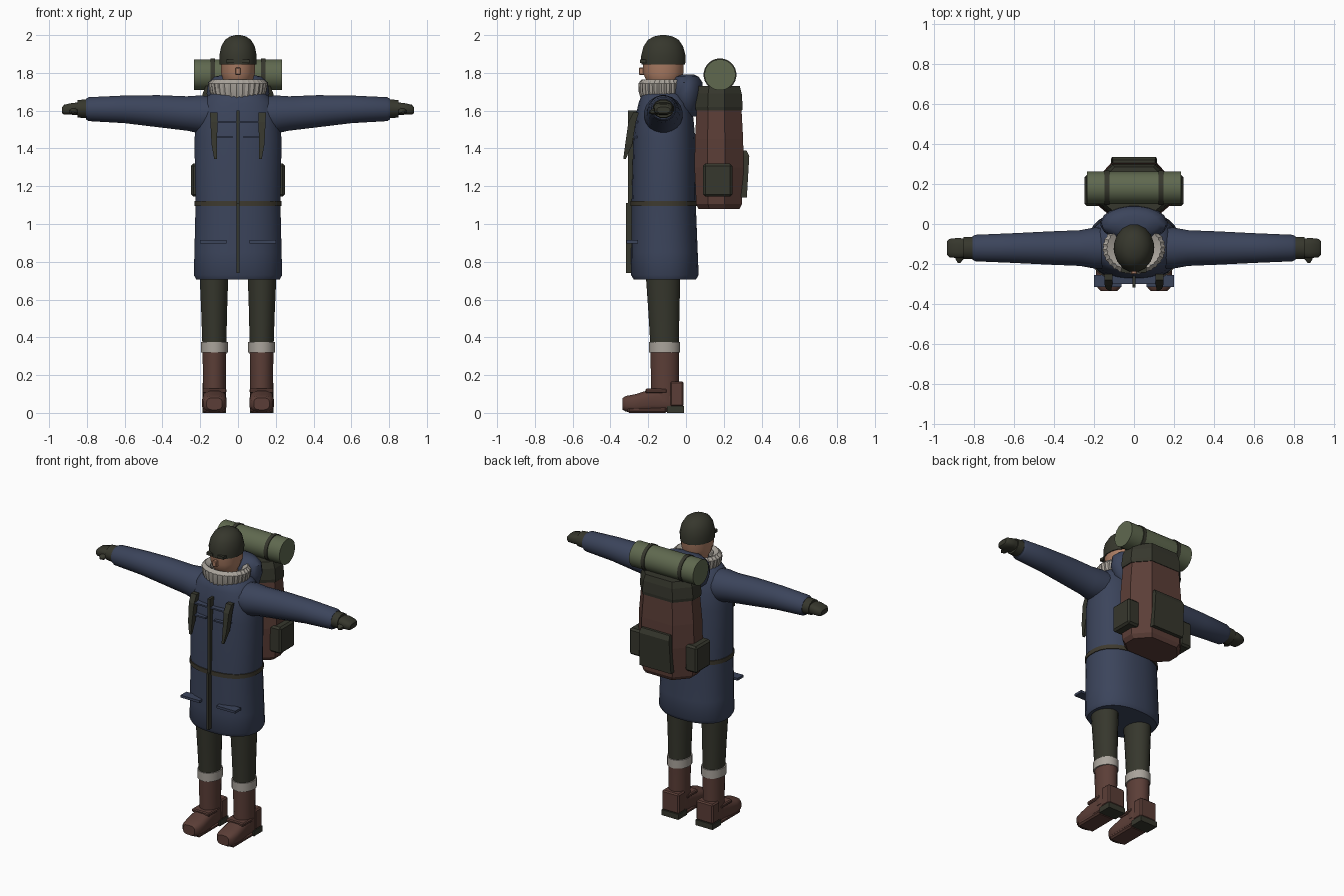
import bpy, bmesh, math
from mathutils import Vector

def material(name, c):
    m = bpy.data.materials.new(name)
    m.diffuse_color = (*c, 1)
    return m

BLUE = material("navy cloth", (0.044, 0.058, 0.105))
OLIVE = material("dark olive", (0.037, 0.038, 0.026))
BROWN = material("brown leather", (0.105, 0.048, 0.038))
FUR = material("pale fur", (0.40, 0.37, 0.33))
SKIN = material("skin", (0.42, 0.21, 0.13))
SAGE = material("sage canvas", (0.115, 0.14, 0.078))
STRAP = material("strap brown", (0.048, 0.042, 0.028))

def finish(name, bm, mat, angle=40, bevel=0):
    bmesh.ops.recalc_face_normals(bm, faces=bm.faces)
    me = bpy.data.meshes.new(name)
    bm.to_mesh(me)
    bm.free()
    me.materials.append(mat)
    if angle:
        for p in me.polygons:
            p.use_smooth = True
        me.set_sharp_from_angle(angle=math.radians(angle))
    ob = bpy.data.objects.new(name, me)
    bpy.context.collection.objects.link(ob)
    if bevel:
        b = ob.modifiers.new("bevel", "BEVEL")
        b.width, b.segments = bevel, 1
    return ob

def skin_rings(bm, rings, closed=False):
    vs = [[bm.verts.new(p) for p in r] for r in rings]
    n = len(vs[0])
    pairs = list(zip(vs, vs[1:])) + ([(vs[-1], vs[0])] if closed else [])
    for a, b in pairs:
        for i in range(n):
            j = (i + 1) % n
            bm.faces.new((a[i], a[j], b[j], b[i]))
    if not closed:
        bm.faces.new(vs[0])
        bm.faces.new(vs[-1])

def loft(name, rings, mat, n=20, axis="Z", power=2, angle=40, closed=False, jag=0):
    """rings: (position along axis, centre u, centre v, radius u, radius v)"""
    out = []
    for t, cu, cv, ru, rv in rings:
        ring = []
        for i in range(n):
            a = 2 * math.pi * (i + 0.5) / n
            c, s = math.cos(a), math.sin(a)
            k = 1 + jag * (-1) ** i
            u = cu + k * ru * math.copysign(abs(c) ** (2 / power), c)
            v = cv + k * rv * math.copysign(abs(s) ** (2 / power), s)
            ring.append({"Z": (u, v, t), "X": (t, u, v), "Y": (u, t, v)}[axis])
        out.append(ring)
    bm = bmesh.new()
    skin_rings(bm, out, closed)
    return finish(name, bm, mat, angle)

def box(name, x, y, z, mat, bevel=0):
    bm = bmesh.new()
    bmesh.ops.create_cube(bm, size=1)
    for v in bm.verts:
        v.co = [(lo + hi) / 2 + c * (hi - lo) for c, (lo, hi) in zip(v.co, (x, y, z))]
    return finish(name, bm, mat, 0, bevel)

def span(s, a, b):
    return (min(s * a, s * b), max(s * a, s * b))

# Coat body, belt and zip
loft("coat", [(0.705, 0, -0.112, 0.222, 0.165), (0.73, 0, -0.112, 0.235, 0.18),
              (0.85, 0, -0.114, 0.232, 0.177), (1.1, 0, -0.118, 0.226, 0.171),
              (1.45, 0, -0.115, 0.232, 0.165), (1.56, 0, -0.115, 0.218, 0.155),
              (1.64, 0, -0.115, 0.195, 0.137), (1.68, 0, -0.115, 0.16, 0.122),
              (1.70, 0, -0.115, 0.12, 0.10)], BLUE, 28, power=2.3)
loft("belt", [(1.095, 0, -0.118, 0.231, 0.177), (1.122, 0, -0.118, 0.231, 0.177)],
     STRAP, 28, power=2.3)
box("zip_lower", (-0.008, 0.008), (-0.318, -0.28), (0.74, 1.11), OLIVE)
box("zip_upper", (-0.008, 0.008), (-0.306, -0.25), (1.11, 1.60), OLIVE)

# Fur collar and folded hood
loft("fur_collar", [(1.655, 0, -0.12, 0.125, 0.115), (1.70, 0, -0.122, 0.148, 0.126),
                    (1.745, 0, -0.122, 0.155, 0.128), (1.765, 0, -0.12, 0.135, 0.112),
                    (1.75, 0, -0.12, 0.10, 0.09), (1.66, 0, -0.12, 0.09, 0.08)],
     FUR, 60, closed=True, jag=0.02, angle=30)
loft("hood", [(1.57, 0, 0.01, 0.09, 0.05), (1.62, 0, 0.005, 0.145, 0.075),
              (1.69, 0, 0.003, 0.168, 0.09), (1.75, 0, 0.003, 0.16, 0.085),
              (1.78, 0, 0.005, 0.125, 0.062), (1.792, 0, 0.01, 0.07, 0.03)], BLUE)

# Head, nose, brows and cap
loft("head", [(1.66, 0, -0.115, 0.062, 0.065), (1.735, 0, -0.12, 0.065, 0.075),
              (1.755, 0, -0.12, 0.078, 0.09), (1.80, 0, -0.12, 0.092, 0.109),
              (1.88, 0, -0.12, 0.094, 0.111)], SKIN, 16)
box("nose", (-0.014, 0.014), (-0.25, -0.21), (1.79, 1.828), SKIN, 0.004)
loft("cap", [(1.845, 0, -0.12, 0.099, 0.118), (1.89, 0, -0.12, 0.101, 0.12),
             (1.94, 0, -0.12, 0.091, 0.107), (1.975, 0, -0.12, 0.07, 0.083),
             (1.993, 0, -0.12, 0.042, 0.05), (2.0, 0, -0.12, 0.012, 0.014)], OLIVE, 16)

def boot_and_leg(s):
    x = s * 0.125
    loft("trouser_leg", [(0.35, x, -0.113, 0.064, 0.076), (0.53, x * 1.01, -0.117, 0.069, 0.083),
                         (0.76, x * 1.02, -0.122, 0.078, 0.094)], OLIVE)
    loft("sock_cuff", [(0.32, x, -0.113, 0.072, 0.083), (0.376, x, -0.113, 0.072, 0.083)], FUR, 24)
    loft("boot_shaft", [(0.06, x, -0.11, 0.061, 0.074), (0.2, x, -0.112, 0.061, 0.075),
                        (0.33, x, -0.112, 0.064, 0.077)], BROWN)
    loft("boot_foot", [(-0.335, x, 0.048, 0.042, 0.032), (-0.318, x, 0.048, 0.058, 0.042),
                       (-0.27, x, 0.05, 0.066, 0.049), (-0.2, x, 0.061, 0.064, 0.060),
                       (-0.16, x, 0.066, 0.060, 0.065), (-0.07, x, 0.066, 0.058, 0.062)],
         BROWN, 16, axis="Y", power=3)
    box("boot_sole", (x - 0.061, x + 0.061), (-0.31, -0.1), (0.0, 0.03), BROWN, 0.01)
    box("boot_heel_counter", (x - 0.062, x + 0.062), (-0.085, -0.012), (0.035, 0.165), BROWN, 0.008)
    box("boot_heel", (x - 0.062, x + 0.062), (-0.1, -0.01), (0.0, 0.036), OLIVE)
    box("boot_strap", (x - 0.064, x + 0.064), (-0.215, -0.1), (0.105, 0.128), BROWN, 0.006)

def arm_and_mitten(s):
    rings = [(0.08, 1.585, 0.10, 0.085), (0.2, 1.58, 0.103, 0.102), (0.27, 1.585, 0.09, 0.092),
             (0.42, 1.597, 0.084, 0.086), (0.6, 1.607, 0.075, 0.074),
             (0.79, 1.608, 0.067, 0.064), (0.805, 1.608, 0.06, 0.055)]
    loft("sleeve", [(s * t, -0.12, z, a, b) for t, z, a, b in rings], BLUE, 20, axis="X")
    loft("mitten_cuff", [(s * 0.795, -0.12, 1.61, 0.058, 0.052),
                         (s * 0.85, -0.12, 1.61, 0.056, 0.048)], OLIVE, 12, axis="X")
    loft("mitten", [(s * 0.84, -0.12, 1.61, 0.046, 0.034), (s * 0.875, -0.12, 1.61, 0.052, 0.032),
                    (s * 0.92, -0.12, 1.605, 0.047, 0.027), (s * 0.932, -0.12, 1.603, 0.035, 0.016)],
         OLIVE, 12, axis="X", power=3)
    loft("thumb", [(-0.13, s * 0.868, 1.6, 0.028, 0.022), (-0.175, s * 0.87, 1.595, 0.022, 0.018),
                   (-0.195, s * 0.873, 1.592, 0.006, 0.006)], OLIVE, 8, axis="Y")

def coat_details(s):
    box("brow", span(s, 0.018, 0.062), (-0.243, -0.20), (1.852, 1.87), OLIVE)
    box("hip_flap", span(s, 0.062, 0.2), (-0.315, -0.255), (0.898, 0.914), BLUE)
    box("chest_flap", span(s, 0.03, 0.135), (-0.297, -0.25), (1.455, 1.465), BLUE)
    # hanging strap, tapering to its lower tip
    bm = bmesh.new()
    rows = ((1.59, 0.148, 0.108, -0.28, -0.25), (1.54, 0.146, 0.108, -0.305, -0.265),
            (1.42, 0.140, 0.112, -0.322, -0.285), (1.345, 0.126, 0.112, -0.332, -0.318))
    skin_rings(bm, [[(s * a, y0, z), (s * b, y0, z), (s * b, y1, z), (s * a, y1, z)]
                    for z, a, b, y0, y1 in rows])
    finish("chest_strap", bm, OLIVE, 0)

def pack_side(s):
    box("side_pocket", span(s, 0.16, 0.248), (0.09, 0.245), (1.145, 1.32), OLIVE, 0.012)
    loft("roll_strap", [(s * 0.122, 0.18, 1.79, 0.087, 0.087), (s * 0.146, 0.18, 1.79, 0.087, 0.087)],
         OLIVE, 24, axis="X")

for side in (-1, 1):
    boot_and_leg(side)
    arm_and_mitten(side)
    coat_details(side)
    pack_side(side)
box("chest_bar", (-0.12, 0.12), (-0.3, -0.25), (1.535, 1.545), BLUE)

# Backpack with chamfered corners, flap lid and back pocket
OUTLINE = [(0.12, -0.125), (0.195, -0.06), (0.195, 0.03), (0.11, 0.125)]
OUTLINE += [(-x, y) for x, y in reversed(OUTLINE)]

def pack_part(name, rows, mat):
    bm = bmesh.new()
    skin_rings(bm, [[(x * k, 0.175 + y * k, z) for x, y in OUTLINE] for z, k in rows])
    finish(name, bm, mat, 0)

pack_part("pack_body", [(1.08, 0.87), (1.105, 0.97), (1.3, 1.04), (1.45, 1.02), (1.63, 0.94)], BROWN)
pack_part("pack_lid", [(1.60, 0.98), (1.62, 1.0), (1.69, 0.96), (1.73, 0.88)], OLIVE)
bm = bmesh.new()
skin_rings(bm, [[(-w, 0.27, z), (w, 0.27, z), (w, y, z), (-w, y, z)]
                for z, w, y in ((1.14, 0.115, 0.322), (1.36, 0.11, 0.335), (1.39, 0.105, 0.32))])
finish("back_pocket", bm, OLIVE, 0)

# Bedroll
loft("bedroll", [(-0.234, 0.18, 1.79, 0.082, 0.082), (0.234, 0.18, 1.79, 0.082, 0.082)],
     SAGE, 24, axis="X")
